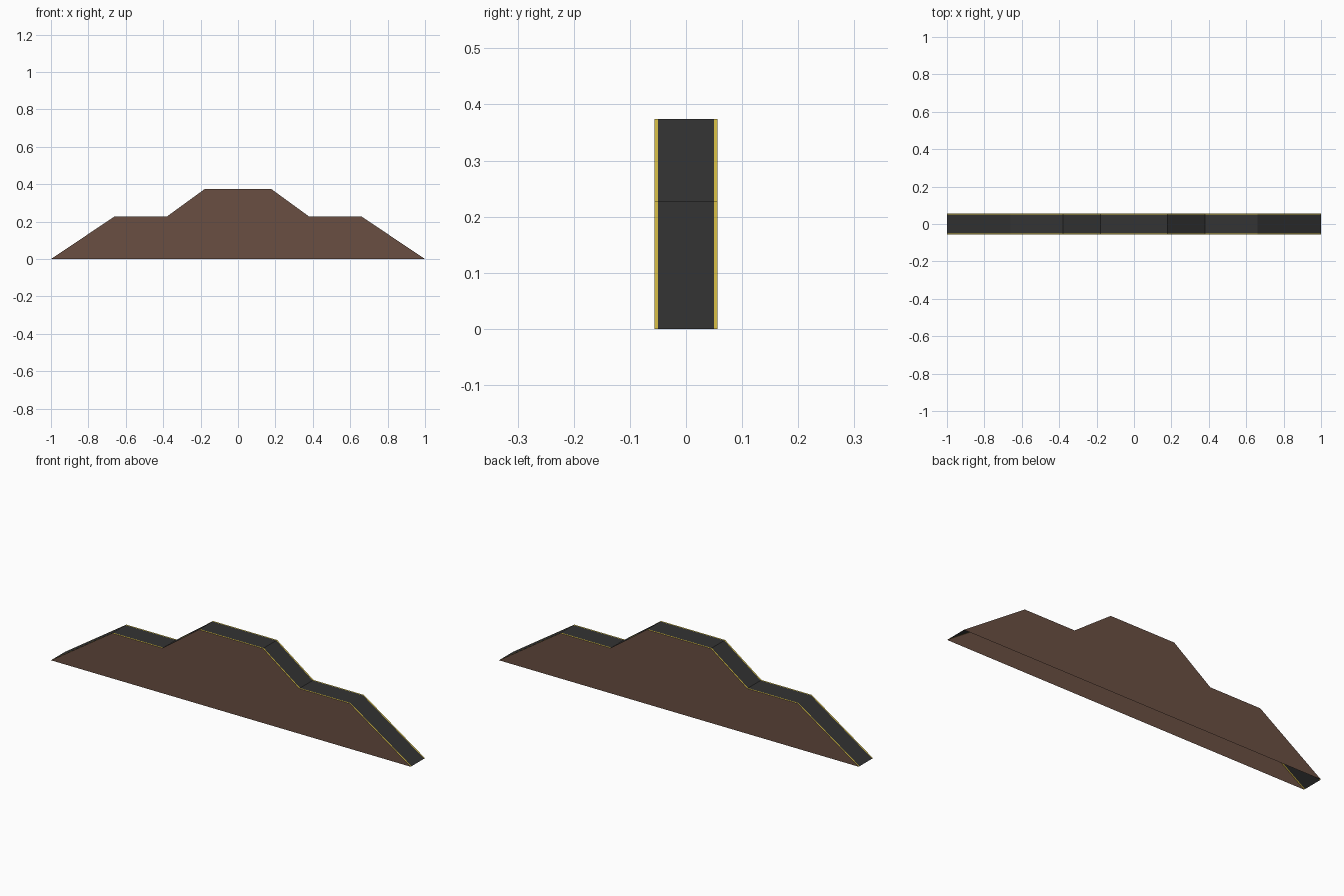
import bpy, bmesh

if "Cube" in bpy.data.objects:
    bpy.data.objects.remove(bpy.data.objects["Cube"])

HALF, DECK = 0.0565, 0.05          # half width overall, half width of the dark deck
right = [(0.178, 0.374), (0.38, 0.227), (0.66, 0.227), (1.0, 0.0)]
profile = [(-x, z) for x, z in reversed(right)] + right


def material(name, rgb):
    m = bpy.data.materials.new(name)
    lin = [((c / 255 + 0.055) / 1.055) ** 2.4 for c in rgb]
    m.diffuse_color = (*lin, 1)
    m.use_nodes = True
    m.node_tree.nodes["Principled BSDF"].inputs["Base Color"].default_value = m.diffuse_color
    return m


brown = material("brown", (106, 79, 66))
black = material("dark grey", (51, 51, 51))
yellow = material("yellow", (215, 190, 70))


def add_object(name, bm, mat):
    mesh = bpy.data.meshes.new(name)
    bm.to_mesh(mesh)
    bm.free()
    mesh.materials.append(mat)
    obj = bpy.data.objects.new(name, mesh)
    bpy.context.collection.objects.link(obj)


def strip(name, y0, y1, mat):
    """Open sheet following the ramp profile between two y positions."""
    bm = bmesh.new()
    rows = [[bm.verts.new((x, y, z)) for y in (y0, y1)] for x, z in profile]
    for a, b in zip(rows, rows[1:]):
        bm.faces.new((a[0], b[0], b[1], a[1]))
    add_object(name, bm, mat)


def wall(name, y, mat):
    """Flat side sheet, facing outwards."""
    bm = bmesh.new()
    pts = profile if y > 0 else profile[::-1]
    bm.faces.new([bm.verts.new((x, y, z)) for x, z in pts])
    add_object(name, bm, mat)


# running surface with painted edge lines, open underneath
strip("deck", -DECK, DECK, black)
strip("front_edge_line", -HALF, -DECK, yellow)
strip("back_edge_line", DECK, HALF, yellow)

# side walls
wall("front_wall", -HALF, brown)
wall("back_wall", HALF, brown)
